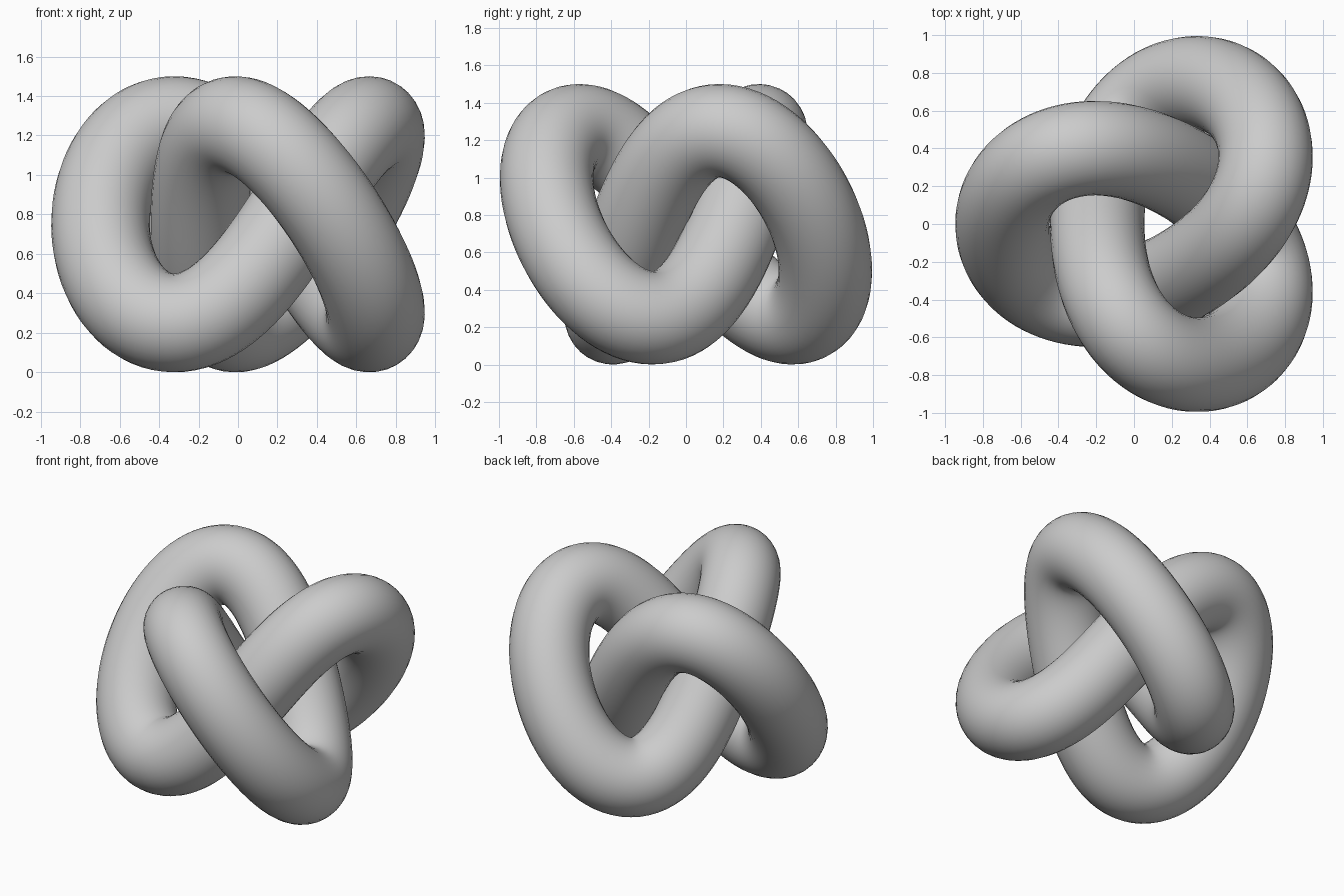
import bpy
from math import sin, cos, tau

if "Cube" in bpy.data.objects:
    bpy.data.objects.remove(bpy.data.objects["Cube"])

N = 240            # points along the path
A, B, C = 0.555, 0.215, 0.036   # plan harmonics of the three-lobed path
RADIUS = 0.25


def path(t):
    x = -(A * cos(2 * t) + B * cos(t) + C * cos(5 * t))
    y = -(A * sin(2 * t) - B * sin(t) + C * sin(5 * t))
    return x, y, 0.75 - 0.5 * sin(3 * t)


pts = [path(tau * i / N) for i in range(N)]
# Centre the plan on the origin
cx = (min(p[0] for p in pts) + max(p[0] for p in pts)) / 2

# Closed round tube along the knot path
curve = bpy.data.curves.new("knot_tube", 'CURVE')
curve.dimensions = '3D'
curve.bevel_depth = RADIUS
curve.bevel_resolution = 14
spline = curve.splines.new('POLY')
spline.points.add(N - 1)
for sp, (x, y, z) in zip(spline.points, pts):
    sp.co = (x - cx, y, z, 1)
spline.use_cyclic_u = True

knot = bpy.data.objects.new("knot_tube", curve)
bpy.context.collection.objects.link(knot)
bpy.context.view_layer.objects.active = knot
knot.select_set(True)
bpy.ops.object.convert(target='MESH')
bpy.ops.object.shade_smooth()
